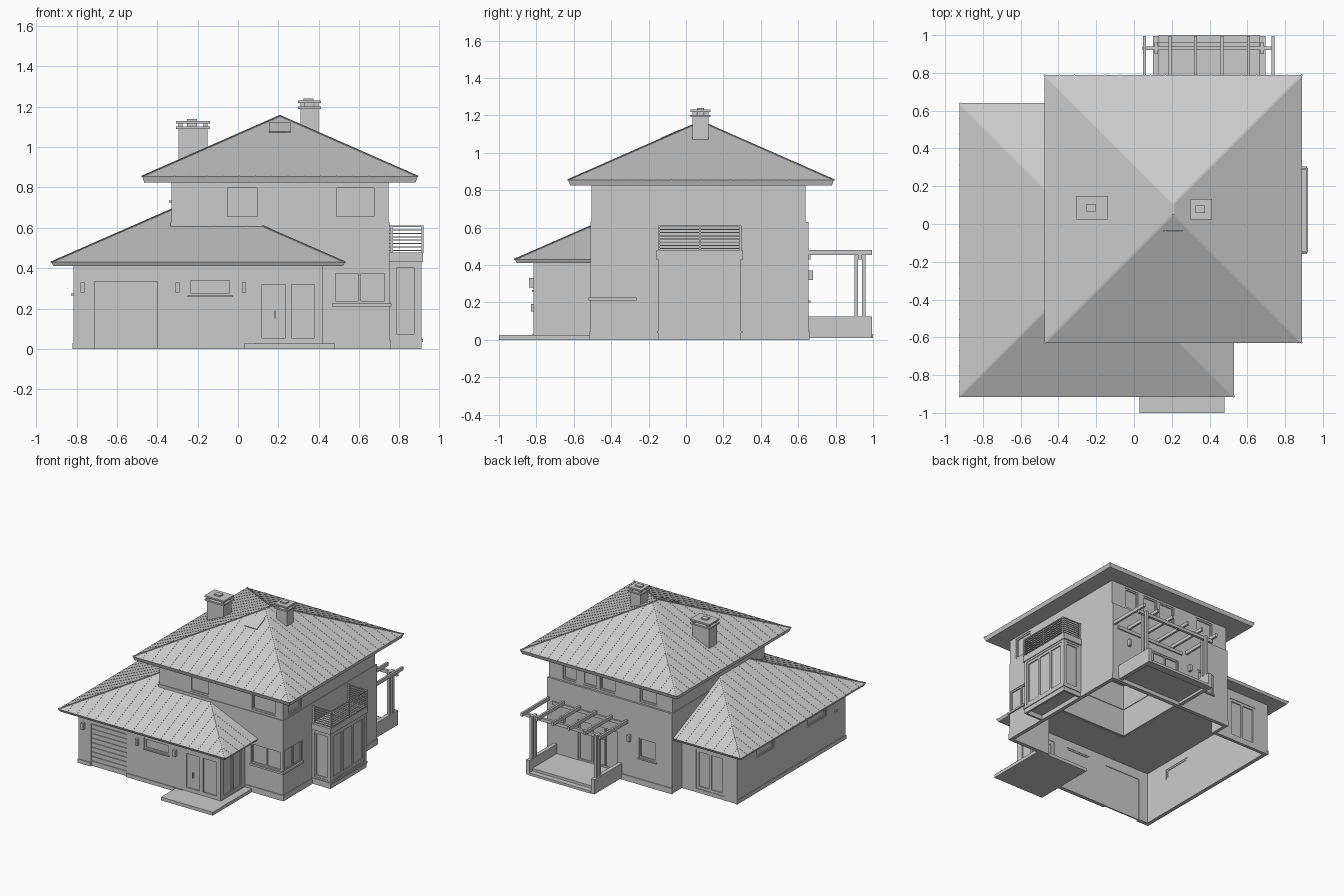
import bpy, bmesh
from mathutils import Matrix, Vector

if "Cube" in bpy.data.objects:
    bpy.data.objects.remove(bpy.data.objects["Cube"])

def finish(name, bm):
    bmesh.ops.recalc_face_normals(bm, faces=bm.faces)
    me = bpy.data.meshes.new(name)
    bm.to_mesh(me)
    bm.free()
    ob = bpy.data.objects.new(name, me)
    bpy.context.collection.objects.link(ob)
    return ob

def boxes(name, items):
    """Each item is x0, x1, y0, y1, z0, z1."""
    bm = bmesh.new()
    for a, b, c, d, e, f in items:
        m = Matrix.Translation(((a + b) / 2, (c + d) / 2, (e + f) / 2)) @ Matrix.Diagonal((abs(b - a), abs(d - c), f - e, 1))
        bmesh.ops.create_cube(bm, size=1, matrix=m)
    return finish(name, bm)

def rods(name, items):
    """Each item is start, end, width, height."""
    bm = bmesh.new()
    for p, q, w, h in items:
        v = q - p
        m = Matrix.Translation((p + q) / 2) @ v.to_track_quat('Y', 'Z').to_matrix().to_4x4() @ Matrix.Diagonal((w, v.length, h, 1))
        bmesh.ops.create_cube(bm, size=1, matrix=m)
    return finish(name, bm)

def apply_mods(ob):
    bpy.context.view_layer.objects.active = ob
    for m in list(ob.modifiers):
        bpy.ops.object.modifier_apply(modifier=m.name)

def cut(ob, cutter):
    m = ob.modifiers.new("cut", 'BOOLEAN')
    m.operation, m.solver, m.object, m.use_self = 'DIFFERENCE', 'EXACT', cutter, True
    apply_mods(ob)

def wall(name, pts, z0, z1, t=0.025):
    """Hollow wall ring following a counter-clockwise outline."""
    bm = bmesh.new()
    lo = [bm.verts.new((x, y, z0)) for x, y in pts]
    hi = [bm.verts.new((x, y, z1)) for x, y in pts]
    n = len(pts)
    for i in range(n):
        j = (i + 1) % n
        bm.faces.new((lo[i], lo[j], hi[j], hi[i]))
    ob = finish(name, bm)
    m = ob.modifiers.new("thick", 'SOLIDIFY')
    m.thickness, m.offset, m.use_even_offset = t, -1, True
    apply_mods(ob)
    return ob

def rect(x0, x1, y0, y1):
    return [(x0, y0), (x1, y0), (x1, y1), (x0, y1)]

# Walls
walls = [
    wall("ground_walls", [(-.815, -.815), (.42, -.815), (.42, -.51), (.75, -.51), (.75, .655),
                          (-.335, .655), (-.335, .53), (-.815, .53)], 0, .415),
    wall("middle_walls", rect(-.335, .75, -.51, .655), .415, .63),
    wall("upper_walls", rect(-.33, .745, -.505, .64), .63, .83),
    wall("bay_walls", rect(.74, .91, -.15, .295), 0, .43, .015)]

# Windows and doors: openings, frames and panes
cutters, frames, panes = [], [], []
def face_box(face, u0, u1, d0, d1, z0, z1):
    axis, c, s = face
    a, b = sorted((c + s * d0, c + s * d1))
    return (a, b, u0, u1, z0, z1) if axis == 'x' else (u0, u1, a, b, z0, z1)

def window(face, u0, u1, z0, z1, parts=1, w=.012):
    cutters.append(face_box(face, u0, u1, -.04, .02, z0, z1))
    panes.append(face_box(face, u0, u1, -.018, -.012, z0, z1))
    for k in range(parts + 1):
        u = u0 + (u1 - u0 - w) * k / parts
        frames.append(face_box(face, u, u + w, -.022, -.004, z0, z1))
    for z in (z0, z1 - w):
        frames.append(face_box(face, u0 + w, u1 - w, -.022, -.004, z, z + w))

ANNEX_F, BODY_F, UP_F = ('y', -.815, -1), ('y', -.51, -1), ('y', -.505, -1)
BODY_R, UP_R, ENTRY_R = ('x', .75, 1), ('x', .745, 1), ('x', .42, 1)
BODY_B, UP_B, ANNEX_B = ('y', .655, 1), ('y', .64, 1), ('y', .53, 1)
ANNEX_L = ('x', -.815, -1)
Z0, Z1 = .645, .81
for u0, u1 in ((-.065, .105), (.475, .685)):
    window(UP_F, u0, u1, Z0, Z1)
window(UP_R, -.44, -.275, Z0, Z1)
for u0, u1 in ((-.2, -.05), (.16, .3), (.32, .45), (.5, .62)):
    window(UP_B, u0, u1, Z0, Z1)
window(ANNEX_F, -.245, -.03, .265, .35)
window(ANNEX_F, .09, .41, .025, .35, 2, .03)
window(ENTRY_R, -.785, -.535, .03, .35, 2, .02)
window(BODY_F, .47, .737, .225, .385, 2)
window(BODY_R, -.497, -.27, .225, .395, 2)
window(BODY_B, -.2, -.05, .21, .37)
window(BODY_B, .13, .48, .05, .37, 3)
window(ANNEX_B, -.7, -.46, .03, .34, 2, .02)
for u0, u1 in ((-.58, -.34), (.07, .29)):
    window(ANNEX_L, u0, u1, .27, .35)
window(('x', .91, 1), -.125, .27, .06, .415, 3, .02)
for c, s in ((-.15, -1), (.295, 1)):
    window(('y', c, s), .77, .89, .06, .415, 1, .015)
cutters.append(face_box(ANNEX_F, -.71, -.4, -.04, .02, .0, .335))
cutter = boxes("opening_cutter", cutters)
cutter.hide_render = True
for w in walls:
    cut(w, cutter)
bpy.data.objects.remove(cutter)
boxes("window_frames", frames)
boxes("window_panes", panes)

# Slatted garage door
boxes("garage_door", [(-.71, -.4, -.805, -.795, 0, .335)] +
      [(-.708, -.402, -.811, -.804, .01 + .036 * i, .041 + .036 * i) for i in range(9)])

# Sills, storey ledge and plinths
boxes("sills", [(.465, .757, -.52, -.5, .21, .225), (.745, .76, -.52, -.265, .21, .225),
                (-.25, -.025, -.823, -.81, .257, .265), (-.205, -.045, .65, .665, .2, .21)])
boxes("plinths", [(-.82, -.71, -.82, -.81, 0, .03), (-.4, .09, -.82, -.81, 0, .03),
                  (-.82, -.81, -.82, .535, 0, .03), (.42, .755, -.515, -.505, 0, .045),
                  (.745, .755, -.515, .66, 0, .045), (-.34, .755, .65, .66, 0, .045),
                  (.745, .916, -.156, .301, .035, .048)])

# Hipped roofs with 45 degree hips in plan and a short ridge along y
def hip_roof(name, x0, x1, y0, y1, z0, z1, slope, step=.08):
    bm = bmesh.new()
    run, i = (x1 - x0) / 2, .01
    xm, zr = (x0 + x1) / 2, z1 + run * slope
    lo = [bm.verts.new((x, y, z0)) for x, y in rect(x0 + i, x1 - i, y0 + i, y1 - i)]
    corners = [Vector((x, y, z1)) for x, y in rect(x0, x1, y0, y1)]
    hi = [bm.verts.new(c) for c in corners]
    ends = [Vector((xm, y0 + run, zr)), Vector((xm, y1 - run, zr))]
    r0, r1 = [bm.verts.new(e) for e in ends]
    bm.faces.new(lo)
    for k in range(4):
        bm.faces.new((lo[k], lo[(k + 1) % 4], hi[(k + 1) % 4], hi[k]))
    for f in ((hi[0], hi[1], r0), (hi[1], hi[2], r1, r0), (hi[2], hi[3], r1), (hi[3], hi[0], r0, r1)):
        bm.faces.new(f)
    roof = finish(name, bm)
    seams = [(corners[k], ends[0 if k < 2 else 1], .01, .006) for k in range(4)] + [(ends[0], ends[1], .01, .006)]
    for k in range(4):
        a, b = corners[k], corners[(k + 1) % 4]
        length, along = (b - a).length, (b - a).normalized()
        inward = Vector((-along.y, along.x, slope))
        n = round(length / step)
        for j in range(1, n):
            t = length * j / n
            p = a + along * t
            seams.append((p, p + inward * min(t, length - t, run), .004, .003))
    return roof, rods(name + "_seams", seams)

hip_roof("upper_roof", -.475, .89, -.63, .79, .825, .855, .44)
lower = hip_roof("lower_roof", -.925, .53, -.915, .64, .41, .43, .438)
body = boxes("body_cutter", [(-.325, .74, -.5, .65, .3, .9)])
body.hide_render = True
for part in lower:
    cut(part, body)
bpy.data.objects.remove(body)

# Skylight on the front slope
rods("skylight", [(Vector((.207, -.135, 1.072)), Vector((.207, -.035, 1.116)), .105, .014)])

# Chimneys with layered caps
for name, x0, x1, y0, y1, z0, z1 in (("left_chimney", -.295, -.15, .035, .135, .9, 1.09),
                                     ("right_chimney", .31, .4, .035, .12, 1.03, 1.19)):
    xm, ym, o = (x0 + x1) / 2, (y0 + y1) / 2, .012
    legs = [(x, x + .02, y, y + .02, z1 + .01, z1 + .03) for x in (x0, x1 - .02) for y in (y0, y1 - .02)]
    boxes(name, [(x0, x1, y0, y1, z0, z1), (x0 - o, x1 + o, y0 - o, y1 + o, z1, z1 + .012),
                 (x0 - o, x1 + o, y0 - o, y1 + o, z1 + .028, z1 + .04),
                 (xm - .03, xm + .02, ym - .02, ym + .02, z1 + .01, z1 + .05)] + legs)

# Entrance slab, handle and wall lamps
boxes("entrance_slab", [(.03, .48, -1, -.5, 0, .026)])
boxes("door_handle", [(.18, .187, -.83, -.815, .15, .19)])
boxes("wall_lamps", [(x - .01, x + .01, -.84, -.81, .28, .33) for x in (-.77, -.3, .03)] +
      [(x - .01, x + .01, .65, .68, .32, .37) for x in (.03, .6)] +
      [(-.828, -.81, -.7, -.68, .265, .275), (-.343, -.325, .1, .12, .725, .735)])

# Bay roof slab and balcony railing
boxes("balcony_slab", [(.74, .916, -.16, .305, .43, .478)])
rails = []
for i in range(8):
    z = .485 + .017 * i
    h = .008 if i == 7 else .005
    rails += [(.91, .92, -.15, .297, z, z + h), (.75, .92, -.15, -.142, z, z + h), (.75, .92, .289, .297, z, z + h)]
rails += [(.91, .92, y, y + .01, .475, .61) for y in (-.15, .07, .287)]
rails += [(.755, .765, y, y + .01, .475, .61) for y in (-.15, .287)]
boxes("balcony_railing", rails)

# Rear terrace and pergola
boxes("terrace", [(.1, .13, .65, .995, .01, .125), (.665, .695, .65, .995, .01, .125),
                  (.13, .665, .65, .96, .03, .05), (.13, .665, .94, .96, .01, .05),
                  (.13, .665, .96, 1, .01, .03)])
boxes("pergola_posts", [(x, x + .02, y, y + .02, .12, .455) for x in (.108, .668) for y in (.9, .94)])
boxes("pergola_beam", [(.045, .74, .92, .94, .43, .455), (.1, .7, .65, .665, .43, .455)])
boxes("pergola_rafters", [(x - .008, x + .008, .65, .995, .453, .48) for x in (.055, .19, .325, .465, .605, .735)])
